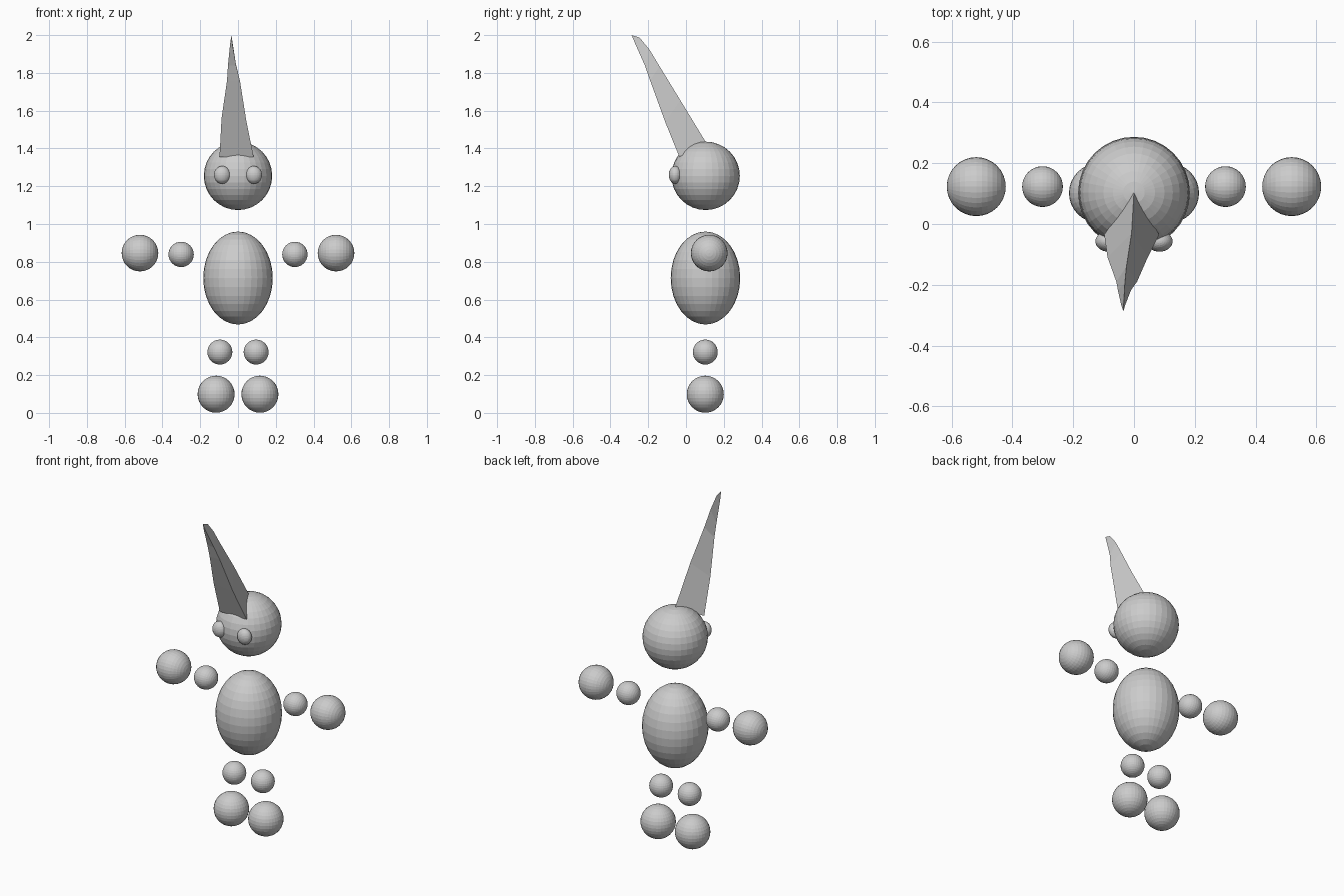
import bpy, bmesh, math

if "Cube" in bpy.data.objects:
    bpy.data.objects.remove(bpy.data.objects["Cube"])


def ball(name, loc, radii, rot=(0, 0, 0)):
    bpy.ops.mesh.primitive_uv_sphere_add(segments=32, ring_count=16, radius=1, location=loc, rotation=rot)
    obj = bpy.context.object
    obj.name = name
    obj.scale = radii if isinstance(radii, tuple) else (radii,) * 3
    return obj


# Torso and head
ball("body", (0, 0.103, 0.714), (0.184, 0.184, 0.246))
ball("head", (0, 0.104, 1.255), 0.181)

# Paired eyes, arms and legs
for side, s in (("left", -1), ("right", 1)):
    ball(side + "_eye", (s * 0.084, -0.057, 1.26), (0.043, 0.034, 0.047))
    ball(side + "_upper_arm", (s * 0.301, 0.123, 0.839), 0.067, (0, math.pi / 2, 0))
    ball(side + "_hand", (s * 0.519, 0.123, 0.846), 0.097, (0, math.pi / 2, 0))
    ball(side + "_leg", (s * 0.096, 0.102, 0.322), 0.066)
    ball(side + "_foot", (s * 0.116, 0.102, 0.099), 0.098)

# Pointed crest: triangular sections (left, right, rear ridge) lofted to a tip
sections = [
    ((-0.098, -0.035, 1.355), (0.083, -0.035, 1.355), (0.0, 0.107, 1.43)),
    ((-0.087, -0.11, 1.56), (0.045, -0.11, 1.54), (-0.008, -0.03, 1.655)),
    ((-0.058, -0.19, 1.76), (0.01, -0.19, 1.76), (-0.025, -0.14, 1.835)),
    ((-0.053, -0.218, 1.84), (-0.01, -0.218, 1.84), (-0.03, -0.193, 1.923)),
    ((-0.042, -0.267, 1.95), (-0.029, -0.267, 1.95), (-0.033, -0.246, 1.987)),
]
bm = bmesh.new()
rings = [[bm.verts.new(p) for p in sec] for sec in sections]
tip = bm.verts.new((-0.035, -0.288, 2.0))
bm.faces.new(rings[0])
for a, b in zip(rings, rings[1:]):
    for i in range(3):
        j = (i + 1) % 3
        bm.faces.new((a[i], a[j], b[j], b[i]))
for i in range(3):
    bm.faces.new((rings[-1][i], rings[-1][(i + 1) % 3], tip))
bmesh.ops.recalc_face_normals(bm, faces=bm.faces)
mesh = bpy.data.meshes.new("crest")
bm.to_mesh(mesh)
bm.free()
bpy.context.collection.objects.link(bpy.data.objects.new("crest", mesh))
